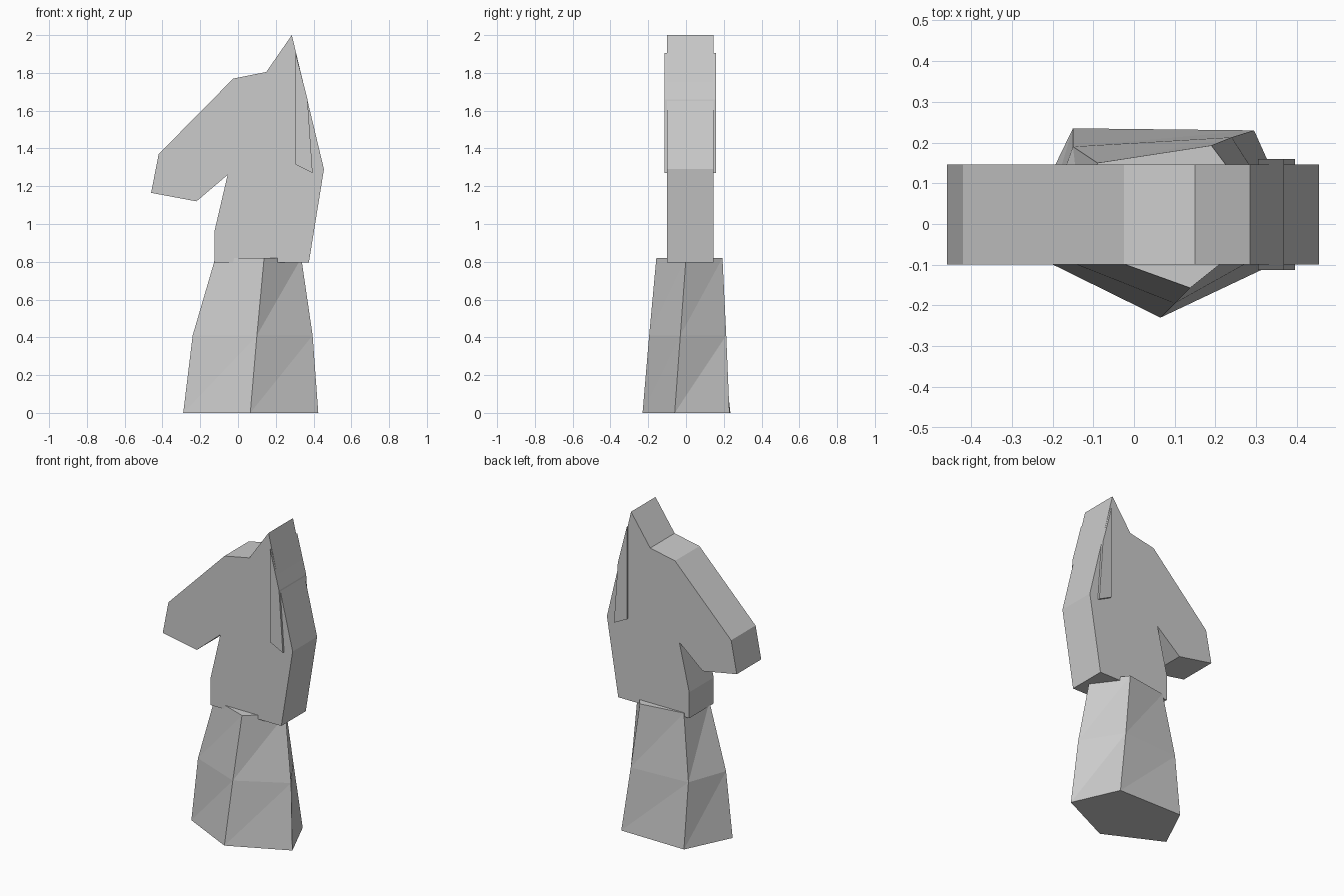
import bpy
import bmesh

cube = bpy.data.objects.get("Cube")
if cube:
    bpy.data.objects.remove(cube, do_unlink=True)

grey = bpy.data.materials.new("plain grey")
grey.use_nodes = True
colour = (0.6, 0.6, 0.6, 1)
grey.diffuse_color = colour
grey.node_tree.nodes["Principled BSDF"].inputs["Base Color"].default_value = colour


def finish(bm, name):
    """Turn a bmesh into a flat shaded grey object."""
    bmesh.ops.recalc_face_normals(bm, faces=bm.faces[:])
    mesh = bpy.data.meshes.new(name)
    bm.to_mesh(mesh)
    bm.free()
    mesh.materials.append(grey)
    obj = bpy.data.objects.new(name, mesh)
    bpy.context.collection.objects.link(obj)
    return obj


def slab(name, outline, front, back):
    """Extrude an (x, z) outline from the front to the back y."""
    bm = bmesh.new()
    face = bm.faces.new([bm.verts.new((x, front, z)) for x, z in outline])
    moved = bmesh.ops.extrude_face_region(bm, geom=[face], use_keep_orig=True)["geom"]
    verts = [v for v in moved if isinstance(v, bmesh.types.BMVert)]
    bmesh.ops.translate(bm, verts=verts, vec=(0, back - front, 0))
    return finish(bm, name)


def faceted_loft(name, rings):
    """Join (z, points) rings with triangles and cap both ends."""
    bm = bmesh.new()
    loops = [[bm.verts.new((x, y, z)) for x, y in pts] for z, pts in rings]
    for low, high in zip(loops, loops[1:]):
        for i in range(len(low)):
            j = (i + 1) % len(low)
            bm.faces.new((low[i], low[j], high[j]))
            bm.faces.new((low[i], high[j], high[i]))
    bm.faces.new(loops[0])
    bm.faces.new(loops[-1])
    return finish(bm, name)


# Five sided pedestal, tapering with a slight twist
faceted_loft("pedestal", [
    (0, [(0.065, -0.23), (0.425, -0.06), (0.295, 0.23), (-0.15, 0.235), (-0.29, -0.055)]),
    (0.41, [(0.10, -0.195), (0.395, -0.03), (0.24, 0.213), (-0.15, 0.19), (-0.24, -0.06)]),
    (0.82, [(0.138, -0.157), (0.335, 0.0), (0.19, 0.193), (-0.09, 0.15), (-0.12, -0.064)]),
])

# Horse head and neck cut from one thick slab
slab("horse_head", [
    (-0.46, 1.165), (-0.42, 1.37), (-0.025, 1.77), (0.15, 1.805), (0.285, 2.0),
    (0.455, 1.29), (0.375, 0.795), (-0.125, 0.795), (-0.125, 0.96),
    (-0.055, 1.26), (-0.22, 1.12),
], -0.10, 0.146)

# Mane wedge passing through the head, just proud of both sides
slab("mane", [
    (0.305, 1.905), (0.368, 1.66), (0.395, 1.27), (0.305, 1.315),
], -0.113, 0.16)
